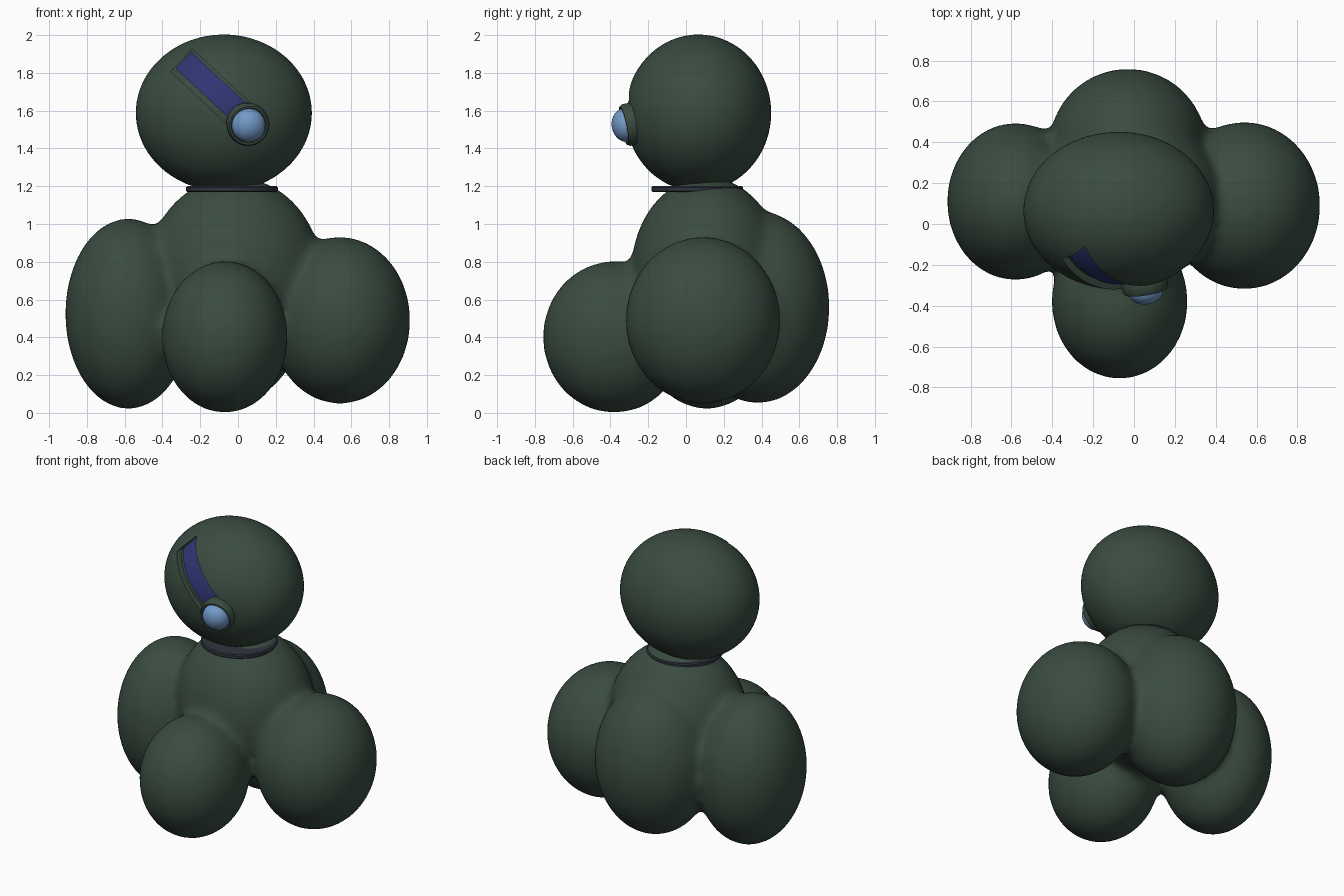
import bpy, bmesh, math
from mathutils import Vector, Matrix

if "Cube" in bpy.data.objects:
    bpy.data.objects.remove(bpy.data.objects["Cube"])


def material(name, rgb):
    m = bpy.data.materials.new(name)
    m.diffuse_color = (*rgb, 1)
    m.use_nodes = True
    m.node_tree.nodes["Principled BSDF"].inputs["Base Color"].default_value = m.diffuse_color
    return m


GREEN = material("dark green", (0.042, 0.072, 0.052))
BLUE = material("deep blue", (0.028, 0.036, 0.17))
LENS = material("light blue", (0.17, 0.32, 0.58))
GREY = material("slate grey", (0.028, 0.034, 0.048))


def add_object(name, bm, mat, angle=40):
    bmesh.ops.recalc_face_normals(bm, faces=bm.faces[:])
    mesh = bpy.data.meshes.new(name)
    bm.to_mesh(mesh)
    bm.free()
    mesh.materials.append(mat)
    ob = bpy.data.objects.new(name, mesh)
    bpy.context.collection.objects.link(ob)
    smooth(ob, angle)
    return ob


def smooth(ob, angle=40):
    bpy.ops.object.select_all(action='DESELECT')
    ob.select_set(True)
    bpy.context.view_layer.objects.active = ob
    bpy.ops.object.shade_smooth_by_angle(angle=math.radians(angle))


def ellipsoid(bm, centre, radii, sub=5):
    mat = Matrix.Translation(centre) @ Matrix.Diagonal((*radii, 1))
    bmesh.ops.create_icosphere(bm, subdivisions=sub, radius=1, matrix=mat)


def lathe(name, profile, mat, matrix):
    bm = bmesh.new()
    vs = [bm.verts.new((r, 0, h)) for r, h in profile]
    edges = [bm.edges.new(p) for p in zip(vs, vs[1:])]
    bmesh.ops.spin(bm, geom=vs + edges, cent=(0, 0, 0), axis=(0, 0, 1),
                   angle=math.tau, steps=48)
    bmesh.ops.remove_doubles(bm, verts=bm.verts[:], dist=0.0001)
    bm.transform(matrix)
    return add_object(name, bm, mat)


def apply_modifiers(ob):
    bpy.context.view_layer.update()
    deps = bpy.context.evaluated_depsgraph_get()
    mesh = bpy.data.meshes.new_from_object(ob.evaluated_get(deps))
    ob.modifiers.clear()
    ob.data = mesh


def boolean(ob, other, operation):
    mod = ob.modifiers.new("cut", 'BOOLEAN')
    mod.operation, mod.object, mod.solver = operation, other, 'EXACT'
    apply_modifiers(ob)
    bpy.data.objects.remove(other)


# Body: a core and four lobes melted together
bm = bmesh.new()
for centre, radii in (
        ((-0.02, 0.11, 0.75), (0.46, 0.40, 0.50)),    # core and neck
        ((-0.58, 0.11, 0.525), (0.335, 0.385, 0.505)),  # left lobe
        ((0.54, 0.09, 0.49), (0.372, 0.41, 0.442)),   # right lobe
        ((-0.07, -0.38, 0.402), (0.333, 0.378, 0.402)),  # front lobe
        ((-0.03, 0.38, 0.56), (0.385, 0.38, 0.51))):  # back lobe
    ellipsoid(bm, centre, radii)
body = add_object("lobed_body", bm, GREEN)
remesh = body.modifiers.new("blend", 'REMESH')
remesh.mode, remesh.voxel_size, remesh.use_smooth_shade = 'VOXEL', 0.025, True
relax = body.modifiers.new("relax", 'SMOOTH')
relax.factor, relax.iterations = 0.5, 14
apply_modifiers(body)
if not body.data.materials:
    body.data.materials.append(GREEN)
smooth(body, 60)

# Head with a recessed diagonal channel
HEAD_C = (-0.075, 0.065, 1.588)
HEAD_R = Vector((0.466, 0.386, 0.415))


def head_shape(name, mat, scale):
    bm = bmesh.new()
    ellipsoid(bm, HEAD_C, HEAD_R * scale)
    return add_object(name, bm, mat)


def channel_box(name, mat, length, width, shift=0.0):
    bm = bmesh.new()
    place = (Matrix.Translation((-0.12 + shift, -0.4, 1.70 + shift))
             @ Matrix.Rotation(math.radians(43), 4, 'Y')
             @ Matrix.Diagonal((length, 0.9, width, 1)))
    bmesh.ops.create_cube(bm, size=1, matrix=place)
    return add_object(name, bm, mat)


head = head_shape("head", GREEN, 1.0)
cutter = channel_box("channel_cutter", GREEN, 0.49, 0.165)
boolean(cutter, head_shape("channel_floor", GREEN, 0.91), 'DIFFERENCE')
boolean(head, cutter, 'DIFFERENCE')
smooth(head)

# Blue strip lying in the channel
strip = head_shape("channel_strip", BLUE, 0.935)
boolean(strip, channel_box("strip_cutter", BLUE, 0.475, 0.12, 0.005), 'INTERSECT')
strip.data.materials.clear()
strip.data.materials.append(BLUE)
smooth(strip)

# Eye housing and lens, facing forward and slightly down
facing = Vector((0.16, -1, -0.2)).to_track_quat('Z', 'Y').to_matrix().to_4x4()
eye = Matrix.Translation((0.052, -0.295, 1.528)) @ facing
lathe("eye_housing", [(0, -0.08), (0.105, -0.08), (0.113, -0.01), (0.112, 0.022),
                      (0.104, 0.036), (0.094, 0.036), (0.09, 0.024), (0, 0.024)],
      GREEN, eye)
bm = bmesh.new()
ellipsoid(bm, (0, 0, 0.026), (0.089, 0.089, 0.073), 4)
bm.transform(eye)
add_object("eye_lens", bm, LENS)

# Neck collar
lathe("neck_collar", [(0, 1.17), (0.236, 1.17), (0.243, 1.176), (0.243, 1.194),
                      (0.236, 1.2), (0, 1.2)],
      GREY, Matrix.Translation((-0.032, 0.06, 0)))
